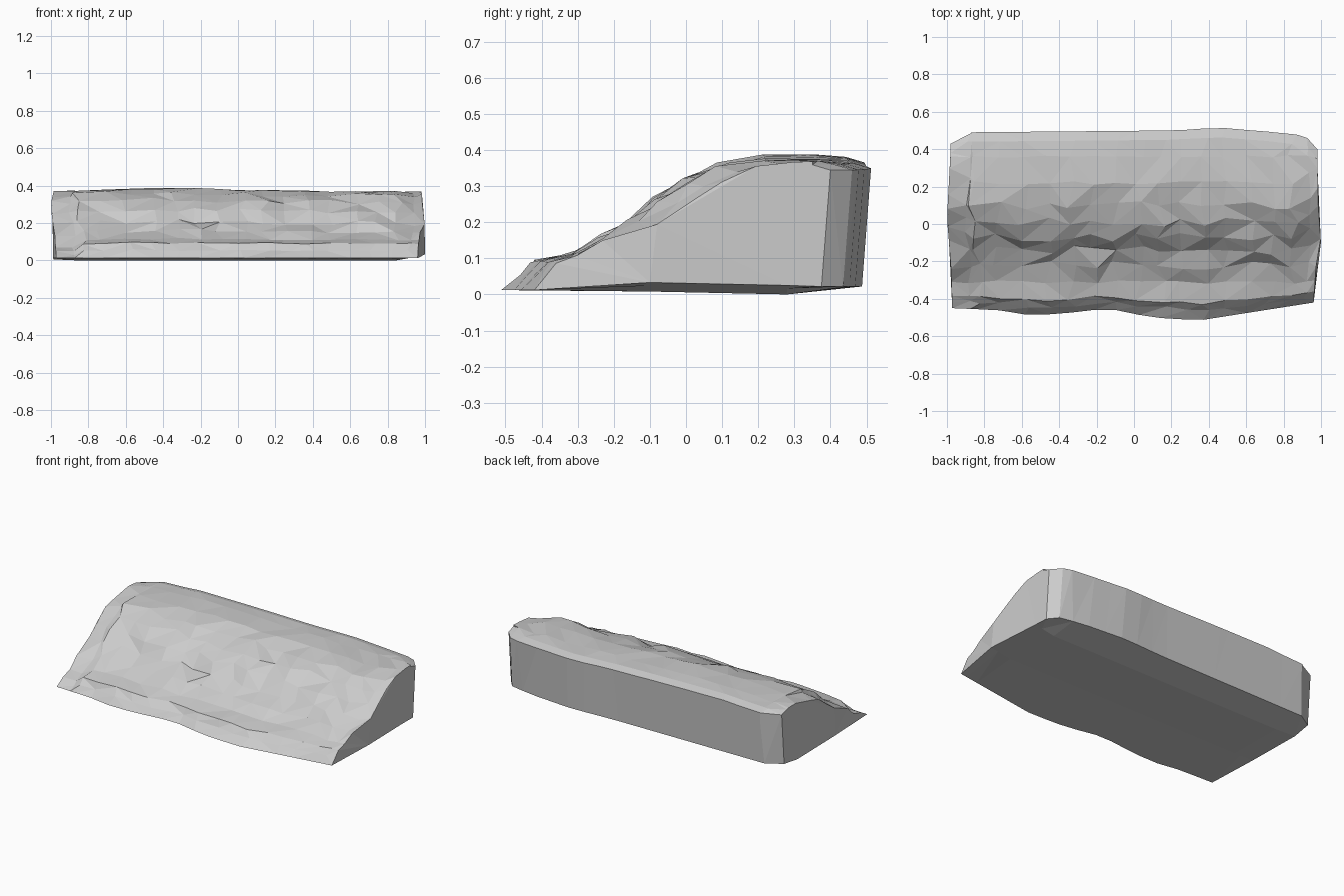
import bpy, bmesh, random

random.seed(7)
cube = bpy.data.objects.get("Cube")
if cube:
    bpy.data.objects.remove(cube, do_unlink=True)


def interp(points, t):
    """Piecewise-linear curve through sorted (position, value) points."""
    for (a, va), (b, vb) in zip(points, points[1:]):
        if t <= b:
            return va + (vb - va) * max(0, (t - a) / (b - a))
    return points[-1][1]


# Outlines of the bank seen from above
FRONT = [(-1, -.45), (-.75, -.46), (-.56, -.49), (-.3, -.47), (-.15, -.45),
         (.1, -.5), (.37, -.515), (1, -.42)]
BACK = [(-1, .43), (-.9, .49), (.2, .5), (.48, .515), (.8, .49), (.95, .46), (1, .4)]
LEFT_END = [(-.5, .955), (-.2, .975), (-.11, 1), (.1, .985), (.4, .98)]
RIGHT_END = [(-.5, .97), (-.2, .98), (.03, 1), (.4, .98)]

# Slope cross-section, front lip to crest (y, z)
SLOPE = [(-.43, .055), (-.4, .092), (-.31, .115), (-.22, .155), (-.14, .205),
         (-.07, .265), (.01, .32), (.1, .357), (.22, .378), (.36, .38)]
STATIONS = [-1, -.9, -.86, -.74, -.6, -.47, -.34, -.22, -.1, .03, .15, .27,
            .39, .51, .63, .75, .86, .95, 1]


def section(u):
    """Ring of points around the bank at station u."""
    end = max(0, (abs(u) - .86) / .14)
    front, back = interp(FRONT, u), interp(BACK, u)
    crest = interp([(-1, -.012), (-.6, .008), (-.2, .004), (.4, -.008), (1, -.014)], u)
    ring = [(front, .012)]
    for i, (y, z) in enumerate(SLOPE):
        mid = 1 if 2 < i < 8 else .4
        y += .075 * end * (i > 3) * (i < 9) + random.uniform(-.024, .024) * mid
        z += crest * z / .38 + random.uniform(-.013, .013) * mid
        if i < 2:
            y = max(y + (front + .47) * .6, front + .03 + .03 * i)
        if u < -.87 and i < 4:          # broken front corner
            z = (.03, .05, .07, .13)[i]
        ring.append((y, z))
    ring += [(back - .05, .373 + crest), (back, .358 + crest), (back - .025, .022)]
    lift = .025 * end if u > 0 else .006 * end
    ring += [(min(.28, back - .1), lift), (-.1, .008 + lift)]
    pts = []
    for y, z in ring:
        inner = 0 if abs(u) == 1 or z < .04 else random.uniform(-.03, .03) * (1 - end)
        x = u * interp(LEFT_END if u > 0 else RIGHT_END, y) + inner
        pts.append((x, y, z))
    return pts


# Loft the sections into a closed faceted bank
bm = bmesh.new()
rings = [[bm.verts.new(p) for p in section(u)] for u in STATIONS]
n = len(rings[0])
for a, b in zip(rings, rings[1:]):
    for j in range(n):
        k = (j + 1) % n
        if random.random() < .5:
            tris = (a[j], b[j], b[k]), (a[j], b[k], a[k])
        else:
            tris = (a[j], b[j], a[k]), (b[j], b[k], a[k])
        for tri in tris:
            bm.faces.new(tri)
caps = [bm.faces.new(rings[0]), bm.faces.new(rings[-1])]
bmesh.ops.triangulate(bm, faces=caps)
bmesh.ops.recalc_face_normals(bm, faces=bm.faces)

mesh = bpy.data.meshes.new("rock_bank")
bm.to_mesh(mesh)
bm.free()
bank = bpy.data.objects.new("rock_bank", mesh)
bpy.context.collection.objects.link(bank)

# Plain stone colour
stone = bpy.data.materials.new("grey_stone")
stone.use_nodes = True
stone.diffuse_color = (.6, .6, .6, 1)
stone.node_tree.nodes["Principled BSDF"].inputs["Base Color"].default_value = (.6, .6, .6, 1)
mesh.materials.append(stone)
